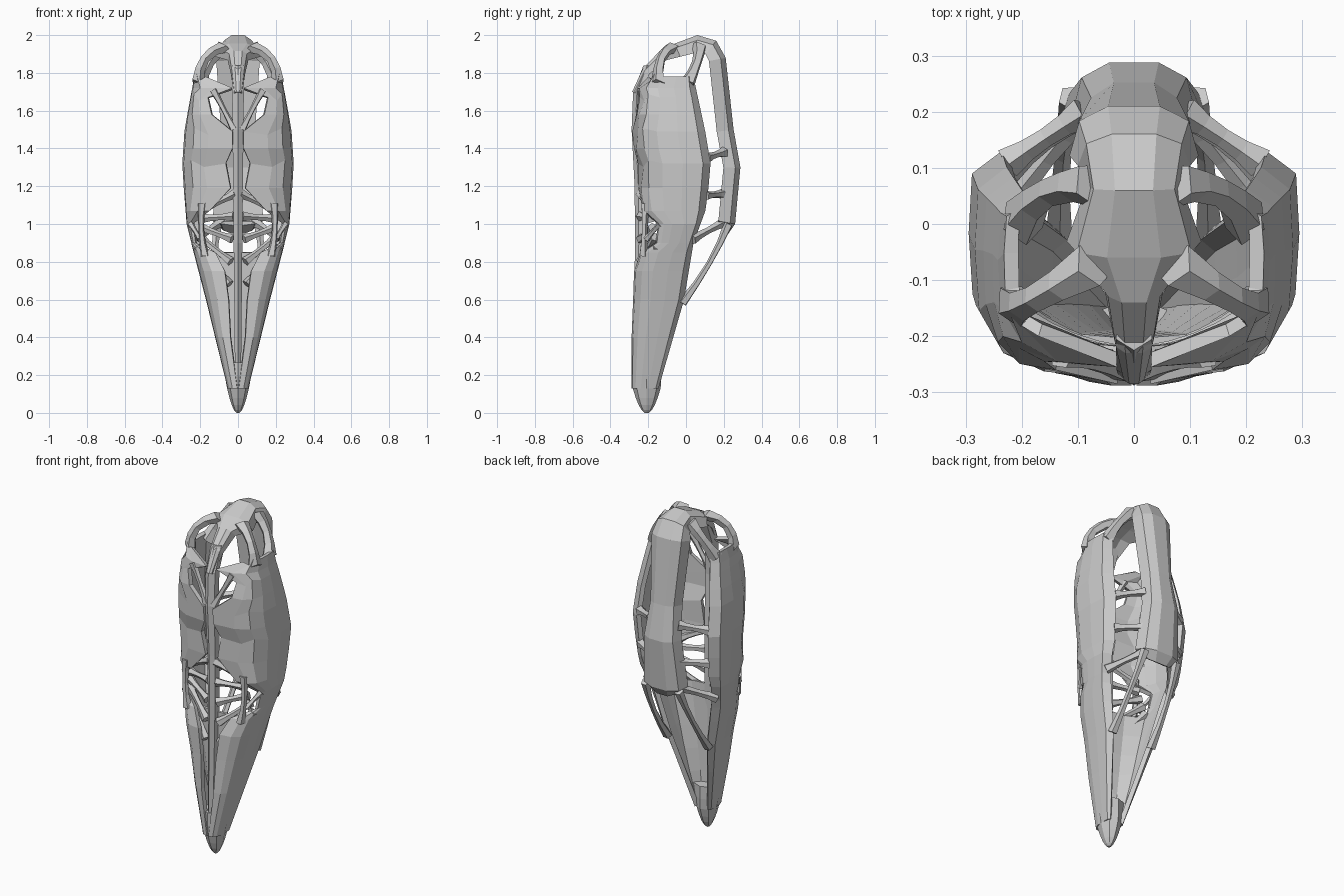
import bpy, bmesh, math
from mathutils import Vector

if "Cube" in bpy.data.objects:
    bpy.data.objects.remove(bpy.data.objects["Cube"])


def make(name, verts, faces, mirror=False, thick=0.0):
    me = bpy.data.meshes.new(name)
    me.from_pydata([tuple(v) for v in verts], [], faces)
    ob = bpy.data.objects.new(name, me)
    bpy.context.collection.objects.link(ob)
    if thick:
        m = ob.modifiers.new("thickness", 'SOLIDIFY')
        m.thickness, m.offset = thick, -1
    else:
        bm = bmesh.new()
        bm.from_mesh(me)
        bmesh.ops.recalc_face_normals(bm, faces=bm.faces)
        bm.to_mesh(me)
        bm.free()
    if mirror:
        ob.modifiers.new("other_side", 'MIRROR')
    return ob


def skin(rings, closed):
    """Join equal-length rows of points with quads."""
    n = len(rings[0])
    verts = [p for r in rings for p in r]
    faces = []
    for i in range(len(rings) - 1):
        for j in range(n if closed else n - 1):
            k = (j + 1) % n
            faces.append((i*n + j, i*n + k, (i+1)*n + k, (i+1)*n + j))
    if closed:
        faces += [tuple(range(n))[::-1], tuple(range(len(verts) - n, len(verts)))]
    return verts, faces


def curve(keys, z):
    """Straight-line interpolation between (z, value) keys."""
    for (z0, a), (z1, b) in zip(keys, keys[1:]):
        if z <= z1:
            return a + (b - a) * (z - z0) / (z1 - z0)
    return keys[-1][1]


def strut(name, a, b, bow=(0, 0, 0), r=.024):
    """Bone strut from a to b, bowed and thinned in the middle."""
    a, b, bow = Vector(a), Vector(b), Vector(bow)
    u = (b - a).cross(Vector((0.3, 1, 0.2))).normalized()
    w = (b - a).normalized().cross(u)
    rings = []
    for i in range(5):
        t = i / 4
        k = 4 * t * (1 - t)
        p = a.lerp(b, t) + bow * k
        q = r * (1 - .4*k)
        rings.append([p + q*(u*math.cos(c) + w*math.sin(c))
                      for c in [math.tau*j/5 for j in range(5)]])
    return make(name, *skin(rings, True), mirror=True)


# Side shells: outline width, rear edge, and the notched front edge
width = [(.13, .055), (.6, .17), (.83, .23), (1, .272), (1.3, .296), (1.5, .283), (1.8, .228)]
rear = [(.13, -.145), (.6, -.01), (.9, .04), (1.09, .11), (1.32, .13), (1.5, .1), (1.8, .035)]
front = [(.13, .005, -.288), (.4, .04, -.288), (.6, .05, -.28), (.75, .07, -.275),
         (.85, .12, -.24), (.9, .225, -.16), (1, .238, -.15), (1.07, .15, -.23),
         (1.19, .04, -.25), (1.32, .065, -.255), (1.4, .03, -.275), (1.49, .03, -.285),
         (1.58, .14, -.26), (1.67, .16, -.245), (1.72, .03, -.255), (1.78, .17, -.2)]
rows = []
for i, (z, fx, fy) in enumerate(front):
    w, by = curve(width, z), curve(rear, z)
    dent = .018 if (z > 1.1 and i % 2) else 0
    s = min(1, (by - fy) / .38)
    rows.append([(fx, fy, z),
                 (fx + (w-fx)*.5, fy + (.012 + dent)*s, z - dent),
                 (fx + (w-fx)*.8, fy + .055*s, z + dent),
                 (fx + (w-fx)*.97, fy + .13*s, z),
                 (w, fy + (by-fy)*.62, z),
                 (w*.98, by - .04*s, z),
                 (w*.8, by, z)])
make("side_shell", *skin(rows, False), mirror=True, thick=.026)

# Solid rounded tip, blending into the shells
rows = []
for i in range(7):
    t = .1 + .9*i/6
    z = .27 * (t*t - .01)
    rows.append([(.082*t*math.sin(a), -.208 - .078*min(1, 1.35*t)*math.cos(a), z)
                 for a in [math.tau*j/8 for j in range(8)]])
make("pointed_tip", *skin(rows, True))

# Recessed floor closing the long lower trough
rows = []
for i in range(6):
    z = .2 + .13*i
    w = curve(width, z) * .88
    y = -.2 - .01*i/5
    rows.append([(-w, y + .05, z), (-w*.5, y, z), (0, y - .01, z), (w*.5, y, z), (w, y + .05, z)])
make("trough_floor", *skin(rows, False), thick=.015)

# Front keel
rows = []
for z, f in [(.18, -.28), (.9, -.27), (1.2, -.272), (1.5, -.288), (1.7, -.28), (1.84, -.225)]:
    w = .014 + .01*z
    rows.append([(0, f, z), (w, f + .02, z), (w*.8, f + .07, z),
                 (-w*.8, f + .07, z), (-w, f + .02, z)])
make("front_keel", *skin(rows, True))

# Crown and back bar: outer y, z and half width along the arch
path = [(-.285, 1.7, .022), (-.23, 1.82, .038), (-.14, 1.915, .055), (-.06, 1.955, .12),
        (.06, 2, .085), (.16, 1.97, .1), (.21, 1.88, .115), (.252, 1.5, .09),
        (.288, 1.3, .11), (.26, 1, .135), (.225, .95, .09)]
rows = []
X = Vector((1, 0, 0))
for i, (y, z, w) in enumerate(path):
    a, b = path[max(i-1, 0)], path[min(i+1, len(path)-1)]
    t = Vector((0, b[0]-a[0], b[1]-a[1])).normalized()
    n = Vector((0, t.z, -t.y))            # points inward
    d = min(.09, .03 + .015*i)
    p = Vector((0, y, z))
    rows.append([p - X*w*.4, p + X*w*.4, p + X*w*.85 + n*d*.3, p + X*w + n*d,
                 p + n*d*.75, p - X*w + n*d, p - X*w*.85 + n*d*.3])
make("crown_and_back_bar", *skin(rows, True))

# Arms from the crown to the shells
strut("crown_front_arm", (.07, -.07, 1.935), (.212, -.145, 1.74), (.035, -.025, .035), .042)
strut("crown_rear_arm", (.07, .07, 1.94), (.2, .005, 1.74), (.015, .02, .015), .044)

# Bridges from the back bar to the shells, and the long rear fork
for z, dz in [(1.38, -.03), (1.16, -.01), (1.01, -.09)]:
    strut("rear_bridge", (.09, .2, z), (.225, curve(rear, z + dz) - .015, z + dz), r=.03)
strut("rear_fork", (.11, .225, 1), (.135, -.02, .58), (.005, .02, 0), .026)

# Fan of slats beside the keel in the front openings
for i in range(5):
    strut("front_slat", (.015 + .008*i, -.24, 1.16 - .12*i),
          (.18 + .008*i, -.2 + .012*i, 1.08 - .05*i), r=.027)

# Rails closing the outer side of the front openings
strut("front_side_rail", (.175, -.225, .83), (.19, -.215, 1.11), (.012, 0, 0), .026)
strut("front_side_brace", (.2, -.21, .92), (.25, -.14, 1.0), r=.02)
strut("upper_front_brace", (.02, -.26, 1.5), (.13, -.235, 1.71), r=.024)
